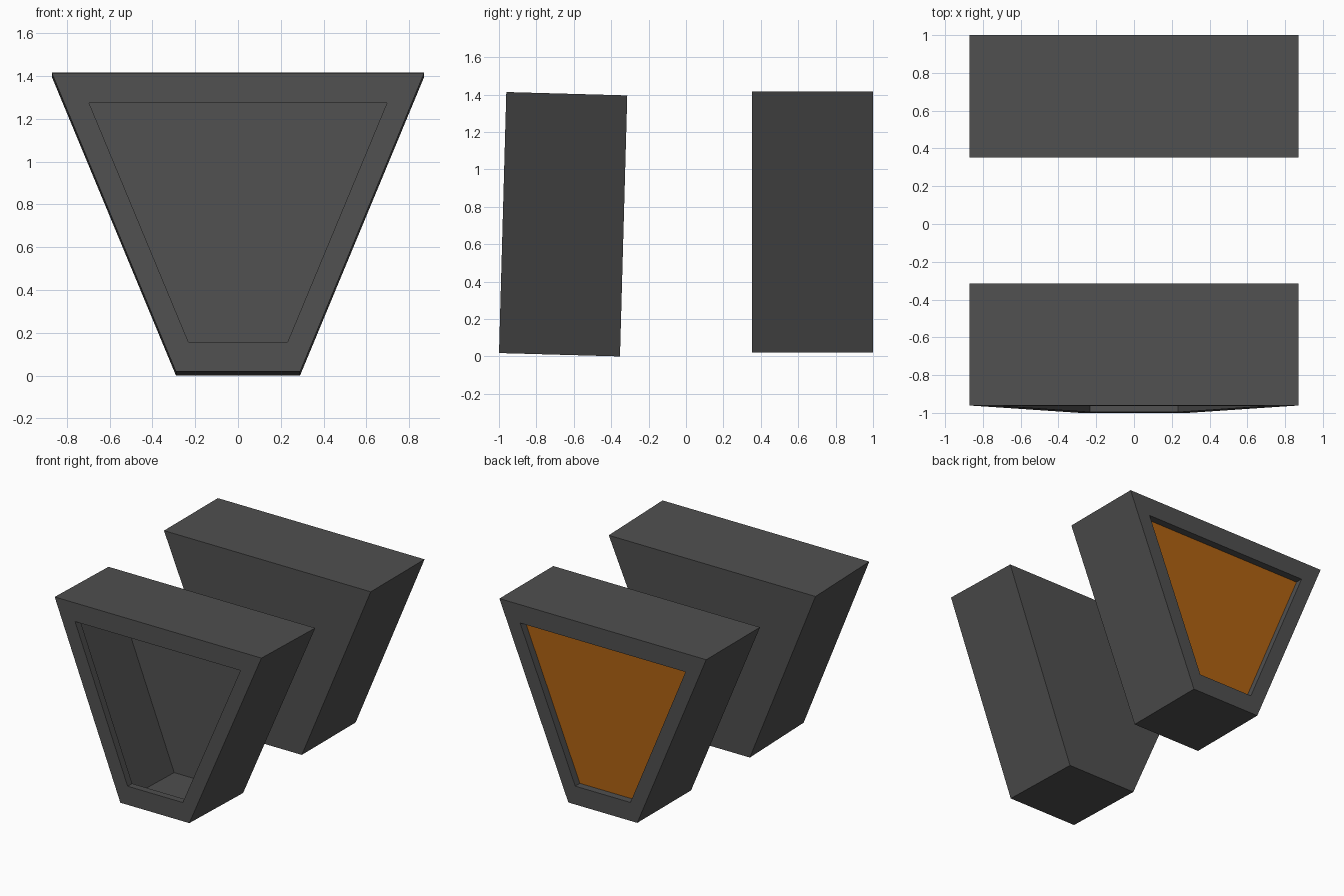
import bpy, bmesh, math
from mathutils import Matrix

if "Cube" in bpy.data.objects:
    bpy.data.objects.remove(bpy.data.objects["Cube"])

DEPTH, HEIGHT = 0.647, 1.396
TOP, BOTTOM = 0.87, 0.29       # half widths
OPENING, LIP = 0.8, 0.056      # opening scale and recess depth


def material(name, rgb):
    m = bpy.data.materials.new(name)
    m.diffuse_color = (*rgb, 1)
    m.use_nodes = True
    m.node_tree.nodes["Principled BSDF"].inputs["Base Color"].default_value = m.diffuse_color
    return m


def ring(bm, y, s=1.0):
    """Trapezoid ring scaled about its middle height."""
    mid, h = HEIGHT / 2, HEIGHT / 2 * s
    pts = [(-BOTTOM * s, mid - h), (BOTTOM * s, mid - h),
           (TOP * s, mid + h), (-TOP * s, mid + h)]
    return [bm.verts.new((x, y, z)) for x, z in pts]


def bridge(bm, a, b):
    for i in range(4):
        j = (i + 1) % 4
        bm.faces.new((a[i], a[j], b[j], b[i]))


def finish(name, bm, mat, matrix):
    me = bpy.data.meshes.new(name)
    bm.to_mesh(me)
    bm.free()
    me.materials.append(mat)
    ob = bpy.data.objects.new(name, me)
    ob.matrix_world = matrix
    bpy.context.collection.objects.link(ob)


def housing(name, matrix):
    """Hollow tapered shell: back, sides, front frame, inward lip."""
    bm = bmesh.new()
    back = ring(bm, DEPTH)
    front = ring(bm, 0)
    opening = ring(bm, 0, OPENING)
    lip = ring(bm, LIP, OPENING)
    bm.faces.new(back[::-1])
    bridge(bm, front, back)
    bridge(bm, opening, front)
    bridge(bm, lip, opening)
    bmesh.ops.reverse_faces(bm, faces=[f for f in bm.faces if len(f.verts) == 4 and
                                       f.normal.length > 2])
    bm.normal_update()
    # make the outer sides point outward and the lip point into the opening
    for f in bm.faces:
        c = f.calc_center_median()
        n = f.normal
        if abs(n.y) > 0.9:
            wrong = (n.y > 0) != (c.y > DEPTH / 2)
        else:
            outward = n.x * c.x + n.z * (c.z - HEIGHT / 2) > 0
            wrong = outward != (c.y > LIP)
        if wrong:
            f.normal_flip()
    finish(name, bm, grey, matrix)


def panel(name, matrix):
    bm = bmesh.new()
    bm.faces.new(ring(bm, LIP, OPENING))
    finish(name, bm, orange, matrix)


grey = material("dark grey", (0.08, 0.08, 0.08))
orange = material("orange", (0.44, 0.124, 0.006))

# front housing: open, leaning back slightly about its rear bottom edge
lean = (Matrix.Translation((0, -0.353, 0)) @ Matrix.Rotation(math.radians(-1.6), 4, 'X')
        @ Matrix.Translation((0, -DEPTH, 0)))
housing("front_housing", lean)

# rear housing: upright, facing backward, closed by the orange panel
rear = Matrix.Translation((0, 1, 0.02)) @ Matrix.Rotation(math.pi, 4, 'Z')
housing("rear_housing", rear)
panel("rear_panel", rear)
